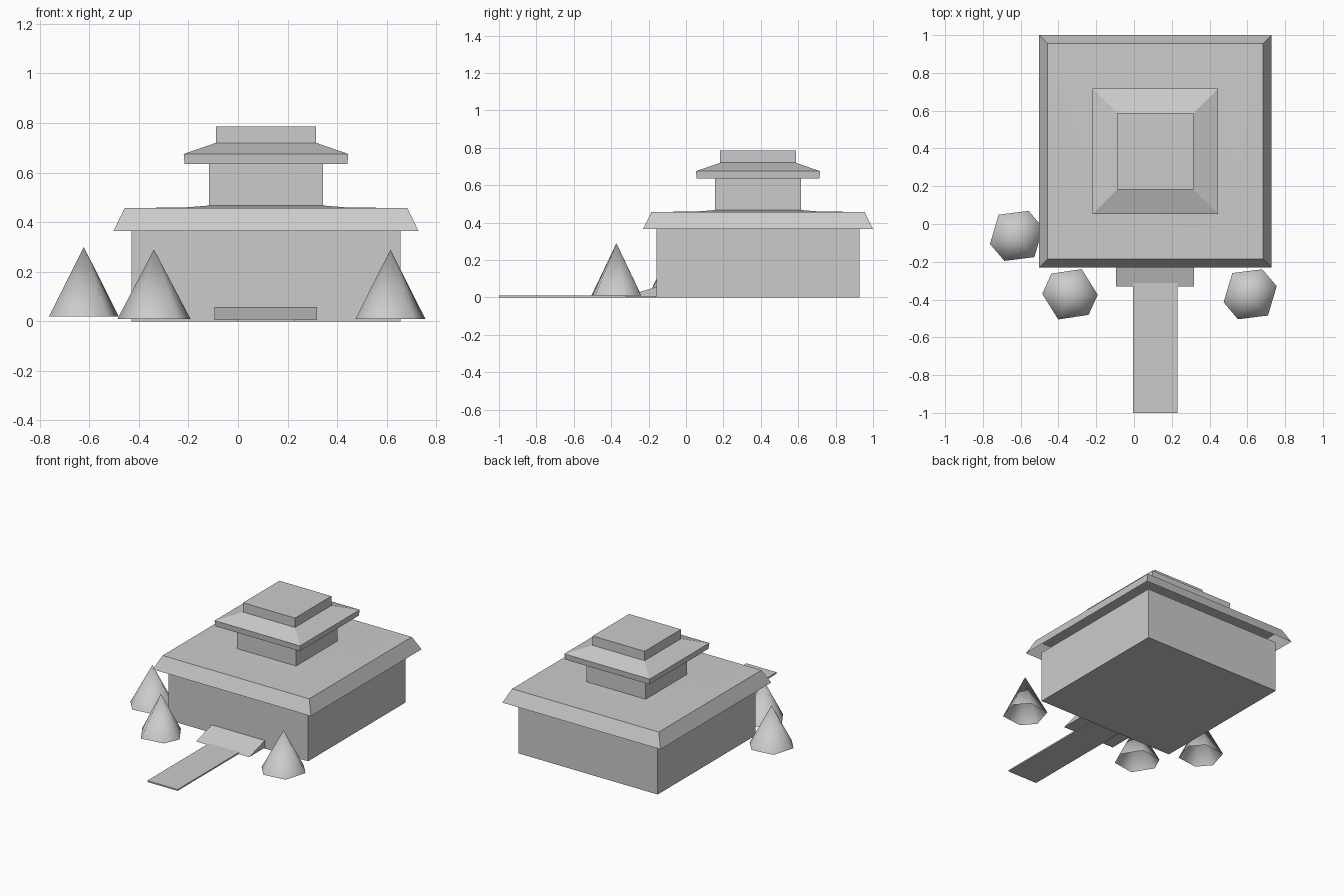
import bpy, math

old = bpy.data.objects.get("Cube")
if old:
    bpy.data.objects.remove(old, do_unlink=True)

grey = bpy.data.materials.new("plain grey")
grey.use_nodes = True
COLOR = (0.6, 0.6, 0.6, 1)
grey.diffuse_color = COLOR
grey.node_tree.nodes["Principled BSDF"].inputs["Base Color"].default_value = COLOR

CX, CY = 0.113, 0.385   # centre of the building


def make(name, verts, faces, smooth=None):
    mesh = bpy.data.meshes.new(name)
    mesh.from_pydata(verts, [], faces)
    mesh.materials.append(grey)
    obj = bpy.data.objects.new(name, mesh)
    bpy.context.scene.collection.objects.link(obj)
    if smooth:
        bpy.ops.object.select_all(action='DESELECT')
        obj.select_set(True)
        bpy.context.view_layer.objects.active = obj
        bpy.ops.object.shade_smooth_by_angle(angle=math.radians(smooth))
    return obj


def square_stack(name, rings, bottom=True, smooth=None):
    """Join square rings given as (half width, height), capped on top."""
    verts, faces = [], []
    for h, z in rings:
        verts += [(CX + sx * h, CY + sy * h, z)
                  for sx, sy in ((-1, -1), (1, -1), (1, 1), (-1, 1))]
    for r in range(len(rings) - 1):
        for i in range(4):
            a, b = r * 4 + i, r * 4 + (i + 1) % 4
            faces.append((a, b, b + 4, a + 4))
    n = len(verts)
    faces.append((n - 4, n - 3, n - 2, n - 1))
    if bottom:
        faces.append((3, 2, 1, 0))
    return make(name, verts, faces, smooth)


def prism(name, x0, x1, profile):
    """Extrude a (y, z) profile along x."""
    n = len(profile)
    verts = [(x, y, z) for x in (x0, x1) for y, z in profile]
    faces = [tuple(range(n))[::-1], tuple(range(n, 2 * n))]
    faces += [(i, (i + 1) % n, (i + 1) % n + n, i + n) for i in range(n)]
    return make(name, verts, faces)


# Main hall and its wide, open-bottomed roof
square_stack("hall_walls", [(0.542, 0), (0.542, 0.365)])
square_stack("lower_roof", [(0.615, 0.365), (0.57, 0.457), (0.33, 0.459), (0.23, 0.467)],
             bottom=False, smooth=20)

# Upper storey, its roof and the flat cap
square_stack("tower_walls", [(0.23, 0.46), (0.23, 0.637)])
square_stack("upper_roof", [(0.328, 0.635), (0.332, 0.675), (0.202, 0.72)])
square_stack("roof_cap", [(0.202, 0.715), (0.202, 0.786)])

# Entrance ramp and path, profiles wound clockwise seen from +x
prism("entrance_ramp", -0.095, 0.318, [(-0.33, 0.005), (-0.15, 0.005), (-0.15, 0.058)])
prism("path", -0.005, 0.23, [(-1, 0), (-0.16, 0), (-0.16, 0.01), (-1, 0.01)])

# Six-sided trees, open underneath
SIDES = (17, 64, 130, 197, 244, 310)


def tree(name, x, y, z, turn):
    verts = [(x, y, z + 0.28)]
    for s in SIDES:
        a = math.radians(s + turn)
        verts.append((x + 0.147 * math.cos(a), y + 0.147 * math.sin(a), z))
    faces = [(0, i + 1, (i + 1) % 6 + 1) for i in range(6)]
    make(name, verts, faces, smooth=80)


tree("tree_back_right", -0.622, -0.063, 0.02, 0)
tree("tree_front_right", -0.339, -0.372, 0.01, 115)
tree("tree_front_left", 0.615, -0.372, 0.01, 0)
